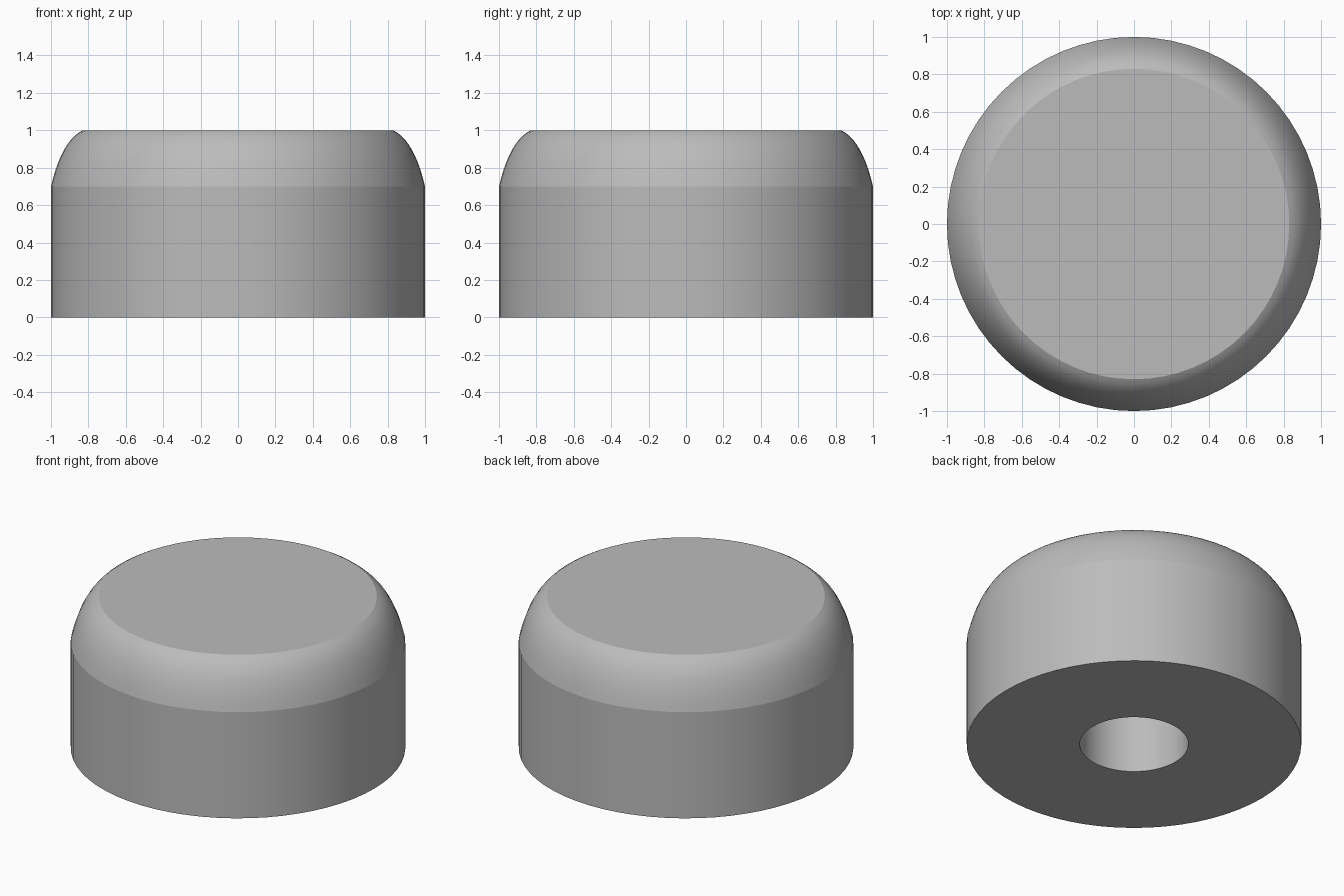
import bpy, bmesh, math
from mathutils import Vector

cube = bpy.data.objects.get("Cube")
if cube:
    bpy.data.objects.remove(cube, do_unlink=True)

SEGMENTS = 64

# Single grey material
grey = bpy.data.materials.new("mid grey")
grey.use_nodes = True
colour = (0.5, 0.5, 0.5, 1)
grey.diffuse_color = colour
grey.node_tree.nodes["Principled BSDF"].inputs["Base Color"].default_value = colour


def shoulder(start, control, end, steps):
    """Curved outline from the side wall to the flat top."""
    a, b, c = Vector(start), Vector(control), Vector(end)
    return [tuple(a.lerp(b, i / steps).lerp(b.lerp(c, i / steps), i / steps))
            for i in range(steps + 1)]


def lathe(name, profile):
    """Spin a (radius, height) outline round z; both ends are capped."""
    bm = bmesh.new()
    rings = []
    for r, z in profile:
        rings.append([bm.verts.new((r * math.cos(t), r * math.sin(t), z))
                      for t in (math.tau * i / SEGMENTS for i in range(SEGMENTS))])
    for low, high in zip(rings, rings[1:]):
        for i in range(SEGMENTS):
            j = (i + 1) % SEGMENTS
            bm.faces.new((low[i], low[j], high[j], high[i]))
    bm.faces.new(rings[0])
    bm.faces.new(rings[-1])
    bmesh.ops.recalc_face_normals(bm, faces=bm.faces)
    mesh = bpy.data.meshes.new(name)
    bm.to_mesh(mesh)
    bm.free()
    mesh.materials.append(grey)
    obj = bpy.data.objects.new(name, mesh)
    bpy.context.collection.objects.link(obj)
    bpy.ops.object.select_all(action='DESELECT')
    obj.select_set(True)
    bpy.context.view_layer.objects.active = obj
    bpy.ops.object.shade_smooth_by_angle(angle=math.radians(11))
    return obj


# Round foot: blind hole, flat underside, straight wall, rounded shoulder, flat top
hole = [(0.325, 0.7), (0.325, 0)]
wall = [(1, 0)]
lathe("round_foot", hole + wall + shoulder((1, 0.7), (0.943, 0.945), (0.83, 1), 10))
